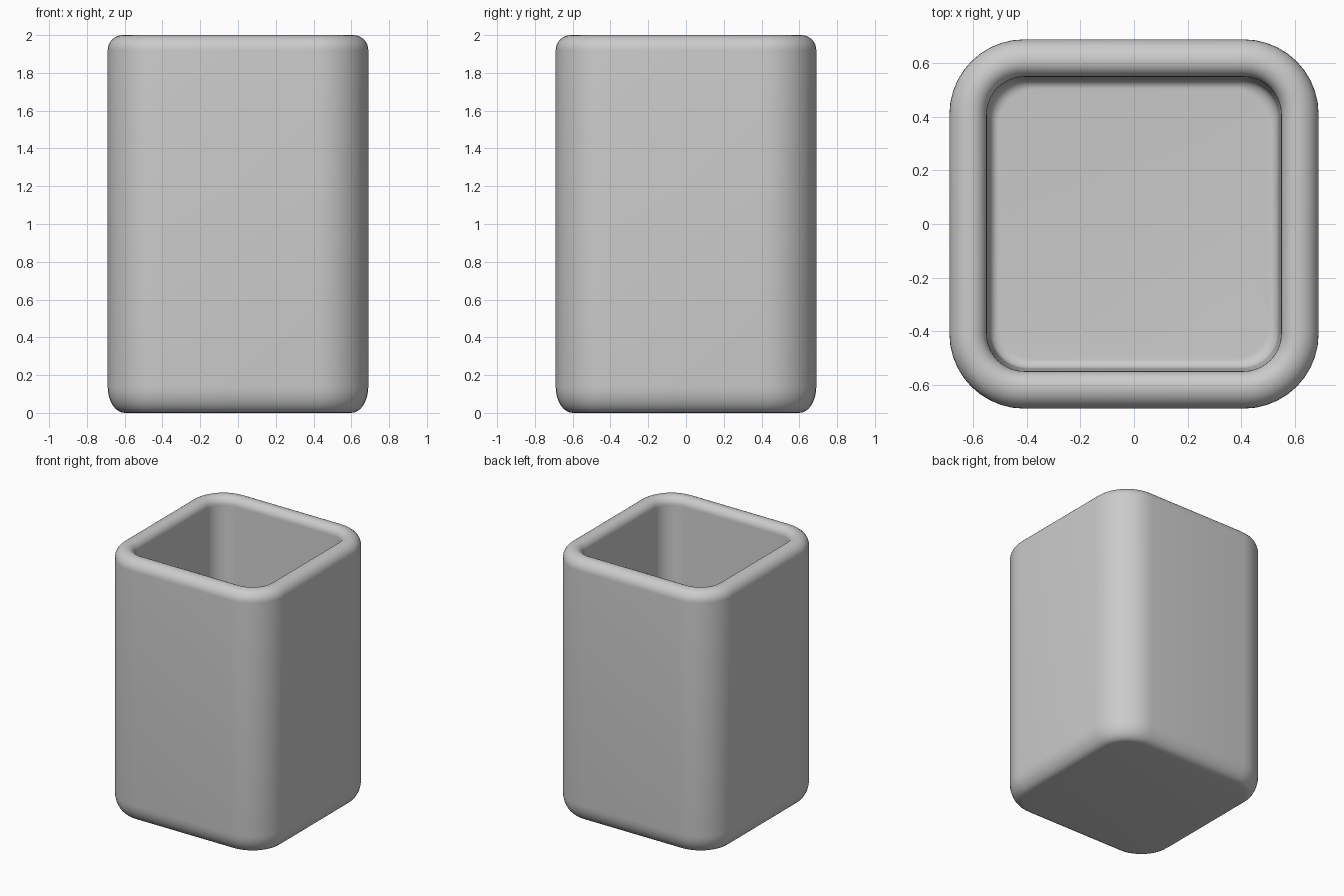
import bpy, bmesh, math

cube = bpy.data.objects.get("Cube")
if cube:
    bpy.data.objects.remove(cube, do_unlink=True)

mat = bpy.data.materials.new("light grey")
mat.use_nodes = True
color = (0.6, 0.6, 0.6, 1)
mat.diffuse_color = color
mat.node_tree.nodes["Principled BSDF"].inputs["Base Color"].default_value = color

STEPS = 10  # segments per rounded corner


def ring(bm, half, radius, z):
    """Rounded square outline at height z."""
    verts = []
    for quarter in range(4):
        mid = math.radians(45 + 90 * quarter)
        cx = math.copysign(half - radius, math.cos(mid))
        cy = math.copysign(half - radius, math.sin(mid))
        for i in range(STEPS + 1):
            a = math.radians(90) * (quarter + i / STEPS)
            verts.append(bm.verts.new((cx + radius * math.cos(a), cy + radius * math.sin(a), z)))
    return verts


def arc(cx, cz, rx, rz, start, end, steps=8):
    """Points of a fillet in the wall section, angles in degrees."""
    angles = [math.radians(start + (end - start) * i / steps) for i in range(steps + 1)]
    return [(cx + rx * math.cos(a), cz + rz * math.sin(a)) for a in angles]


# Wall section: underside edge, outer rim, inner rim, inner floor edge
outer = arc(0.60, 0.14, 0.09, 0.14, -90, 0) + arc(0.61, 1.92, 0.08, 0.08, 0, 90)
inner = arc(0.61, 1.94, 0.06, 0.06, 90, 180) + arc(0.505, 0.19, 0.035, 0.04, 0, -90)

bm = bmesh.new()
rings = [ring(bm, h, max(0.14, 0.28 - (0.69 - h)), z) for h, z in outer]
rings += [ring(bm, h, 0.14 + max(0, h - 0.55), z) for h, z in inner]
for low, high in zip(rings, rings[1:]):
    for i in range(len(low)):
        j = (i + 1) % len(low)
        bm.faces.new((low[i], low[j], high[j], high[i]))
bm.faces.new(rings[0][::-1])
bm.faces.new(rings[-1])
bmesh.ops.remove_doubles(bm, verts=bm.verts, dist=0.0005)
bmesh.ops.recalc_face_normals(bm, faces=bm.faces)

mesh = bpy.data.meshes.new("square_cup")
bm.to_mesh(mesh)
bm.free()
mesh.materials.append(mat)
cup = bpy.data.objects.new("square_cup", mesh)
bpy.context.collection.objects.link(cup)
bpy.context.view_layer.objects.active = cup
cup.select_set(True)
bpy.ops.object.shade_smooth_by_angle(angle=math.radians(40))
